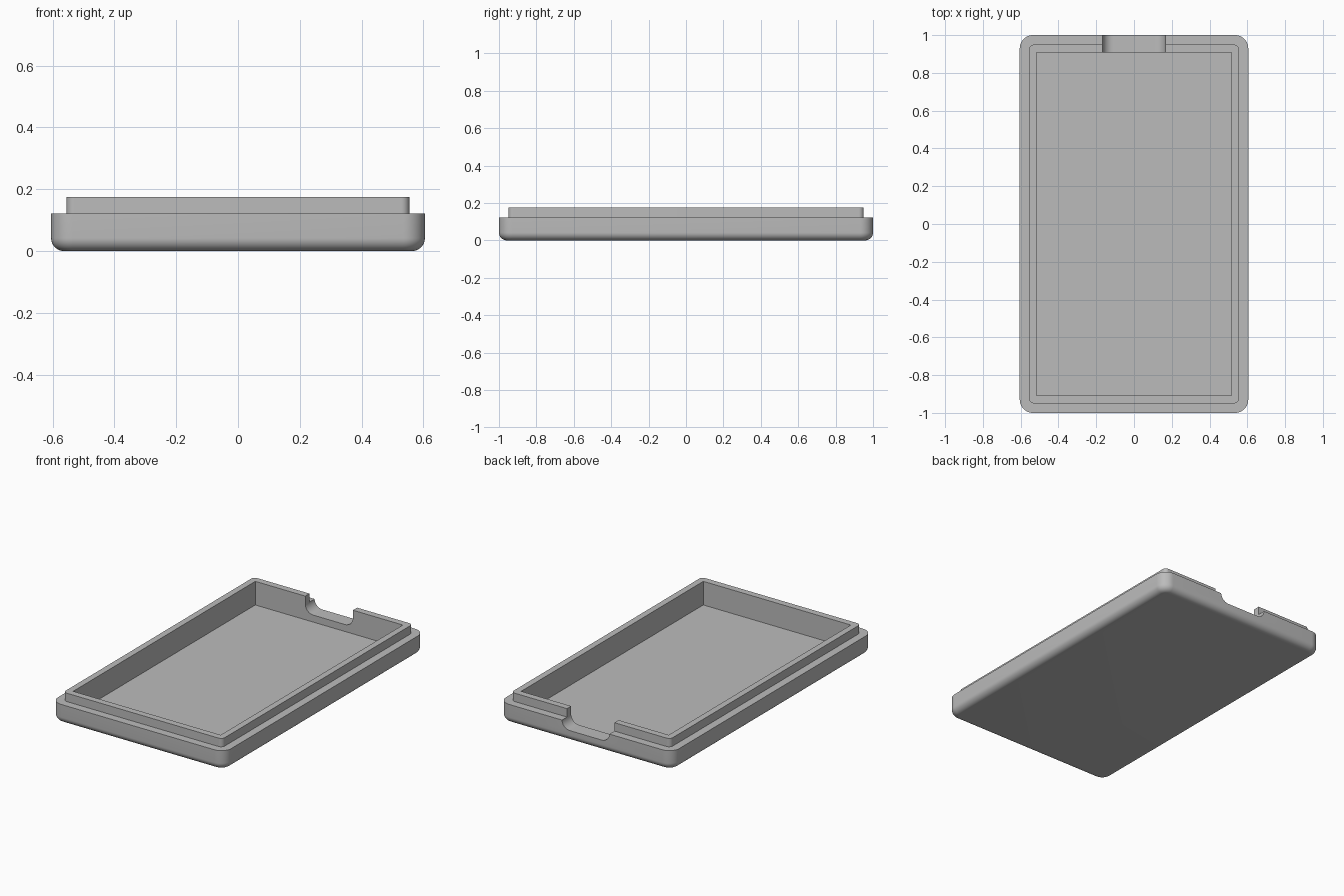
import bpy
import bmesh
from math import cos, sin, pi

old = bpy.data.objects.get("Cube")
if old:
    bpy.data.objects.remove(old, do_unlink=True)

# Overall sizes (half widths, heights, radii)
HX, HY = 0.605, 1.0
RIM_Z, LIP_Z, FLOOR_Z = 0.122, 0.175, 0.026
CORNER_R, FILLET_R = 0.07, 0.042
LIP_INSET, LIP_R = 0.05, 0.026
CAVITY_X, CAVITY_Y = 0.515, 0.908
NOTCH_X, NOTCH_Z, NOTCH_R = 0.166, 0.07, 0.055
STEPS = 10

grey = bpy.data.materials.new("matte grey")
grey.use_nodes = True
grey.diffuse_color = (0.5, 0.5, 0.5, 1)
grey.node_tree.nodes["Principled BSDF"].inputs["Base Color"].default_value = (0.5, 0.5, 0.5, 1)


def rounded_loop(inset, r):
    """Outline of the tray, moved inward, with corner radius r."""
    points = []
    for corner, (sx, sy) in enumerate([(1, 1), (-1, 1), (-1, -1), (1, -1)]):
        for i in range(STEPS + 1):
            a = (corner + i / STEPS) * pi / 2
            points.append((sx * (HX - inset - r) + r * cos(a),
                           sy * (HY - inset - r) + r * sin(a)))
    return points


def skin(name, loops):
    """Closed solid from a stack of (outline, function to 3D) loops."""
    bm = bmesh.new()
    rings = [[bm.verts.new(p) for p in loop] for loop in loops]
    for low, high in zip(rings, rings[1:]):
        n = len(low)
        for i in range(n):
            j = (i + 1) % n
            bm.faces.new((low[i], low[j], high[j], high[i]))
    bm.faces.new(rings[0][::-1])
    bm.faces.new(rings[-1])
    bmesh.ops.recalc_face_normals(bm, faces=bm.faces)
    mesh = bpy.data.meshes.new(name)
    bm.to_mesh(mesh)
    bm.free()
    mesh.materials.append(grey)
    obj = bpy.data.objects.new(name, mesh)
    bpy.context.collection.objects.link(obj)
    return obj


# Tray: rounded bottom edge, straight side, then a narrower raised lip
levels = []
for i in range(STEPS + 1):
    a = i / STEPS * pi / 2
    inset = FILLET_R * (1 - sin(a))
    levels.append((inset, CORNER_R - inset, FILLET_R * (1 - cos(a))))
levels += [(0, CORNER_R, RIM_Z), (LIP_INSET, LIP_R, RIM_Z), (LIP_INSET, LIP_R, LIP_Z)]
tray = skin("tray", [[(x, y, z) for x, y in rounded_loop(d, r)] for d, r, z in levels])

# Cutter for the square-cornered cavity
square = [(-1, -1), (1, -1), (1, 1), (-1, 1)]
cavity = skin("cavity_cutter", [[(x * CAVITY_X, y * CAVITY_Y, z) for x, y in square]
                                for z in (FLOOR_Z, 0.4)])

# Cutter for the round-bottomed notch in the back wall
profile = [(-NOTCH_X, 0.4)]
for side, start in ((-1, pi), (1, 1.5 * pi)):
    for i in range(STEPS + 1):
        a = start + i / STEPS * pi / 2
        profile.append((side * (NOTCH_X - NOTCH_R) + NOTCH_R * cos(a),
                        NOTCH_Z + NOTCH_R + NOTCH_R * sin(a)))
profile.append((NOTCH_X, 0.4))
notch = skin("notch_cutter", [[(x, y, z) for x, z in profile] for y in (0.8, 1.1)])

# Cut both openings, then smooth the rounded edges only
bpy.ops.object.select_all(action='DESELECT')
bpy.context.view_layer.objects.active = tray
tray.select_set(True)
for cutter in (cavity, notch):
    cut = tray.modifiers.new(cutter.name, 'BOOLEAN')
    cut.operation = 'DIFFERENCE'
    cut.solver = 'EXACT'
    cut.object = cutter
    bpy.ops.object.modifier_apply(modifier=cut.name)
    bpy.data.objects.remove(cutter, do_unlink=True)
bpy.ops.object.shade_smooth_by_angle(angle=pi / 6)
